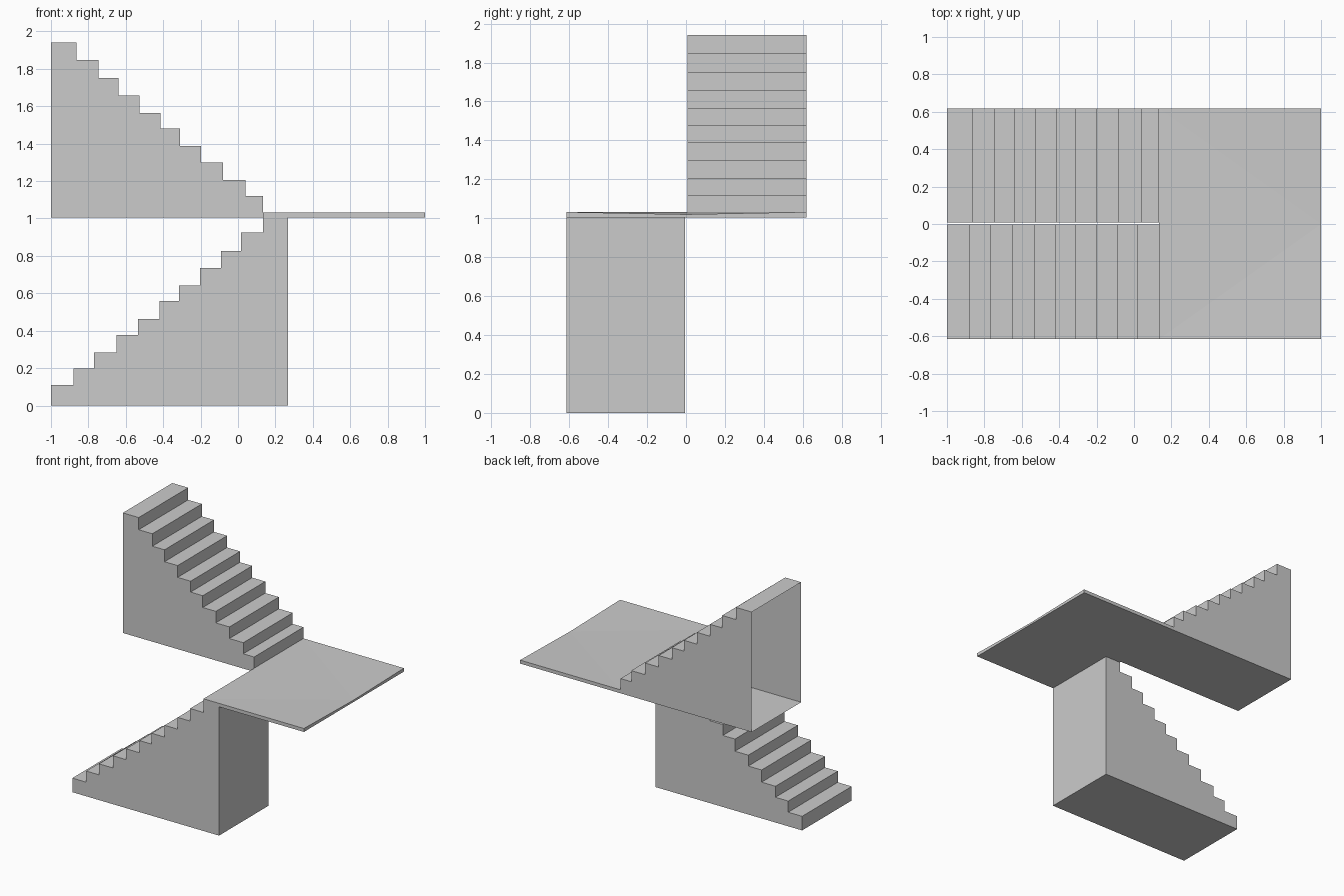
import bpy
import bmesh

if "Cube" in bpy.data.objects:
    bpy.data.objects.remove(bpy.data.objects["Cube"])


def make_object(name, bm):
    mesh = bpy.data.meshes.new(name)
    bm.to_mesh(mesh)
    bm.free()
    obj = bpy.data.objects.new(name, mesh)
    bpy.context.collection.objects.link(obj)
    return obj


def extrude_profile(name, profile, y0, y1, open_edges=()):
    """Extrude a counter-clockwise (x, z) profile along y, leaving some sides open."""
    bm = bmesh.new()
    front = [bm.verts.new((x, y0, z)) for x, z in profile]
    back = [bm.verts.new((x, y1, z)) for x, z in profile]
    bm.faces.new(front)
    bm.faces.new(back[::-1])
    n = len(profile)
    for i in range(n):
        j = (i + 1) % n
        if i not in open_edges:
            bm.faces.new((front[i], back[i], back[j], front[j]))
    return make_object(name, bm)


def steps(xs, zs):
    """Stair outline: tread i lies at zs[i] between xs[i] and xs[i + 1]."""
    return [(x, z) for i, z in enumerate(zs) for x in (xs[i], xs[i + 1])]


Y_FRONT, Y_BACK = -0.615, 0.618
Y_LOW, Y_UP = -0.004, 0.008
Z_BOT, Z_TOP = 1.005, 1.032
X_LAND, X_BLOCK = 0.133, 0.267

# Lower flight, rising towards +x; its top is covered by the landing
low_x = [-1, -0.88, -0.77, -0.65, -0.535, -0.42, -0.315, -0.203, -0.09, 0.017, X_LAND]
low_z = [0.11, 0.197, 0.283, 0.378, 0.463, 0.558, 0.643, 0.735, 0.827, 0.925]
low = [(-1, 0), (X_BLOCK, 0), (X_BLOCK, Z_BOT), (X_LAND, Z_BOT)]
low += steps(low_x, low_z)[::-1]
extrude_profile("lower_flight", low, Y_FRONT, Y_LOW, open_edges=(2,))

# Upper flight, rising towards -x; its tall end is open
up_x = [X_LAND, 0.04, -0.08, -0.197, -0.31, -0.415, -0.527, -0.64, -0.745, -0.863, -1]
up_z = [1.12, 1.207, 1.298, 1.388, 1.48, 1.565, 1.657, 1.75, 1.847, 1.942]
up = [(-1, Z_BOT), (X_LAND, Z_BOT), (X_LAND, Z_TOP)] + steps(up_x, up_z)
extrude_profile("upper_flight", up, Y_UP, Y_BACK, open_edges=(1, len(up) - 1))

# Landing slab with a slight dip in the middle of its far edge
bm = bmesh.new()
outline = [(X_LAND, Y_FRONT), (1, Y_FRONT), (1, 0), (1, Y_BACK), (X_LAND, Y_BACK), (X_LAND, 0)]
bottom = [bm.verts.new((x, y, Z_BOT)) for x, y in outline]
top = [bm.verts.new((x, y, Z_TOP - (0.012 if (x, y) == (1, 0) else 0))) for x, y in outline]
for i in range(6):
    j = (i + 1) % 6
    if i != 4:  # the upper flight joins here
        bm.faces.new((bottom[i], bottom[j], top[j], top[i]))
for a, b, c in ((0, 1, 2), (0, 2, 5), (5, 2, 4), (2, 3, 4)):
    bm.faces.new((top[a], top[b], top[c]))
# Underside, leaving out the part resting on the lower flight
p = bm.verts.new((X_BLOCK, Y_FRONT, Z_BOT))
q = bm.verts.new((X_BLOCK, Y_LOW, Z_BOT))
r = bm.verts.new((X_LAND, Y_LOW, Z_BOT))
bm.faces.new([p, bottom[1], bottom[2], bottom[3], bottom[4], bottom[5], r, q][::-1])
make_object("landing", bm)
